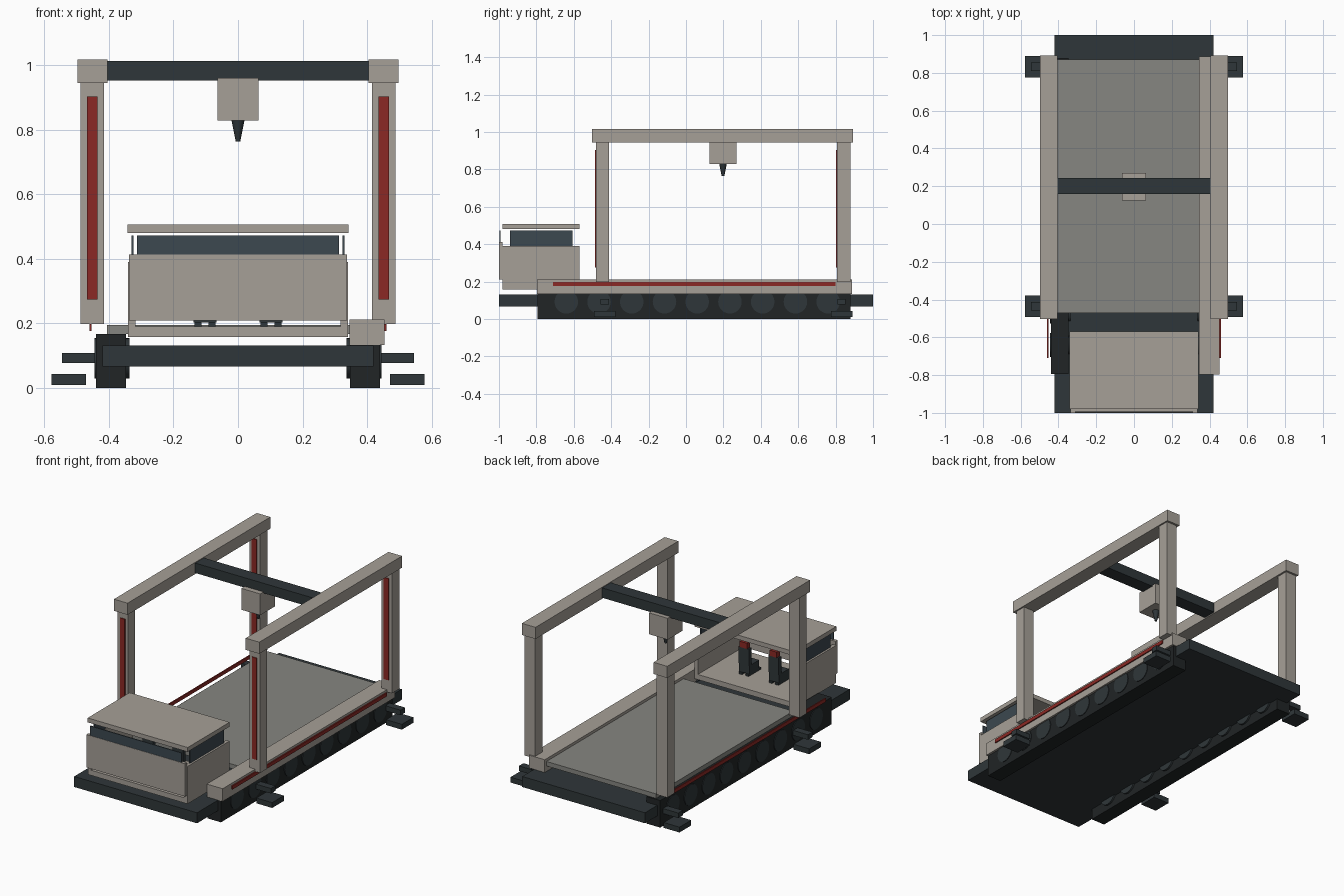
import bpy, math

if "Cube" in bpy.data.objects:
    bpy.data.objects.remove(bpy.data.objects["Cube"])


def mat(name, r, g, b):
    m = bpy.data.materials.new(name)
    m.diffuse_color = (r, g, b, 1)
    m.use_nodes = True
    m.node_tree.nodes["Principled BSDF"].inputs["Base Color"].default_value = m.diffuse_color
    return m


SHELL = mat("shell_grey", 0.38, 0.35, 0.31)
BED = mat("bed_grey", 0.24, 0.24, 0.22)
DARK = mat("dark_steel", 0.028, 0.037, 0.041)
RUBBER = mat("rubber", 0.015, 0.018, 0.019)
GLASS = mat("tinted_glass", 0.045, 0.065, 0.08)
RED = mat("red_trim", 0.26, 0.022, 0.018)


def box(name, x, y, z, m):
    """Box from (min, max) ranges on each axis."""
    verts = [(a, b, c) for a in x for b in y for c in z]
    faces = [(0, 1, 3, 2), (4, 6, 7, 5), (0, 4, 5, 1), (2, 3, 7, 6), (0, 2, 6, 4), (1, 5, 7, 3)]
    me = bpy.data.meshes.new(name)
    me.from_pydata(verts, [], faces)
    me.materials.append(m)
    o = bpy.data.objects.new(name, me)
    bpy.context.collection.objects.link(o)
    return o


def pair(name, x, y, z, m):
    """The same box on the right and mirrored on the left."""
    box(name + "_right", x, y, z, m)
    box(name + "_left", (-x[1], -x[0]), y, z, m)


# chassis, cargo bed and the single right fender
box("chassis", (-0.42, 0.42), (-1, 1), (0.067, 0.132), DARK)
box("cargo_bed", (-0.405, 0.405), (-0.47, 0.87), (0.167, 0.195), BED)
box("fender_right", (0.345, 0.453), (-0.797, 0.887), (0.133, 0.212), SHELL)
pair("side_stripe", (0.453, 0.46), (-0.71, 0.8), (0.176, 0.198), RED)

# track units with road wheels
pair("track", (0.347, 0.44), (-0.795, 0.88), (0, 0.167), RUBBER)
for side, s in (("right", 1), ("left", -1)):
    for i in range(9):
        bpy.ops.mesh.primitive_cylinder_add(
            vertices=24, radius=0.063, depth=0.108,
            location=(s * 0.39, -0.64 + i * 0.175, 0.092), rotation=(0, math.pi / 2, 0))
        o = bpy.context.object
        o.name = f"road_wheel_{side}_{i + 1}"
        o.data.materials.append(DARK)
        bpy.ops.object.shade_smooth_by_angle()

# outriggers and gantry posts, front and rear
for end, yc, py in (("front", -0.435, (-0.48, -0.412)), ("rear", 0.832, (0.807, 0.88))):
    pair(f"outrigger_arm_{end}", (0.42, 0.545), (yc - 0.022, yc + 0.022), (0.077, 0.108), DARK)
    pair(f"outrigger_pad_{end}", (0.47, 0.578), (yc - 0.057, yc + 0.057), (0.01, 0.043), DARK)
    pair(f"gantry_post_{end}", (0.415, 0.488), py, (0.198, 0.947), SHELL)
    pair(f"post_stripe_{end}", (0.435, 0.467), (py[0] - 0.006, py[0]), (0.275, 0.903), RED)

# overhead gantry with travelling print head
pair("gantry_rail", (0.404, 0.497), (-0.502, 0.893), (0.945, 1.017), SHELL)
box("cross_beam", (-0.405, 0.405), (0.158, 0.243), (0.952, 1.013), DARK)
box("carriage", (-0.064, 0.064), (0.125, 0.27), (0.828, 0.96), SHELL)
bpy.ops.mesh.primitive_cone_add(vertices=16, radius1=0.007, radius2=0.02, depth=0.065,
                                location=(0, 0.198, 0.796))
nozzle = bpy.context.object
nozzle.name = "nozzle"
nozzle.data.materials.append(DARK)
bpy.ops.object.shade_smooth_by_angle()

# open-backed cabin
box("cabin_floor", (-0.34, 0.34), (-0.98, -0.57), (0.158, 0.19), SHELL)
pair("cabin_side", (0.318, 0.341), (-0.98, -0.57), (0.158, 0.39), SHELL)
box("cabin_front_panel", (-0.337, 0.337), (-1, -0.98), (0.21, 0.413), SHELL)
box("windscreen", (-0.313, 0.313), (-0.998, -0.992), (0.405, 0.472), GLASS)
pair("side_window", (0.323, 0.329), (-0.94, -0.607), (0.388, 0.472), GLASS)
box("cabin_roof", (-0.342, 0.342), (-0.98, -0.57), (0.48, 0.507), SHELL)

# two seats with consoles
for side, xc in (("right", 0.102), ("left", -0.102)):
    for k in (-1, 1):
        fx = xc + k * 0.022
        box(f"seat_foot_{side}_{'inner' if k * xc < 0 else 'outer'}",
            (fx - 0.011, fx + 0.011), (-0.83, -0.71), (0.19, 0.203), DARK)
    box(f"seat_base_{side}", (xc - 0.035, xc + 0.035), (-0.81, -0.715), (0.203, 0.255), DARK)
    box(f"seat_back_{side}", (xc - 0.035, xc + 0.035), (-0.735, -0.71), (0.255, 0.36), DARK)
    box(f"headrest_{side}", (xc - 0.025, xc + 0.025), (-0.737, -0.705), (0.36, 0.395), RED)
    box(f"console_{side}", (xc - 0.045, xc + 0.045), (-0.93, -0.88), (0.32, 0.35), DARK)
    box(f"console_stem_{side}", (xc - 0.012, xc + 0.012), (-0.98, -0.91), (0.3, 0.32), DARK)
